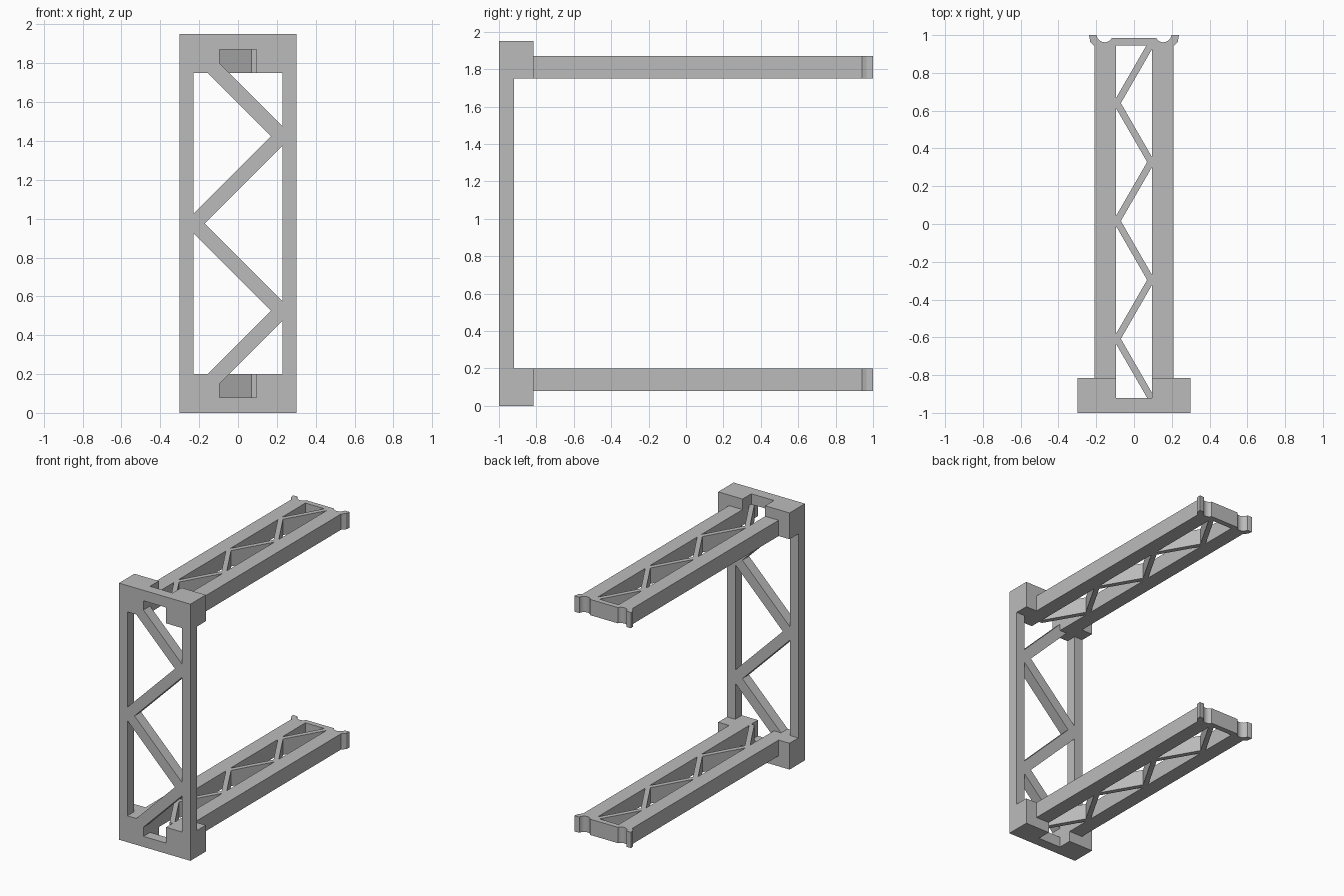
import bpy, bmesh, math
from mathutils import Vector

cube = bpy.data.objects.get("Cube")
if cube:
    bpy.data.objects.remove(cube, do_unlink=True)

grey = bpy.data.materials.new("light_grey")
grey.use_nodes = True
colour = (0.5, 0.5, 0.5, 1)
grey.diffuse_color = colour
grey.node_tree.nodes["Principled BSDF"].inputs["Base Color"].default_value = colour


def prism(name, outline, axis, low, high):
    """Extrude a flat outline along y (outline in x, z) or z (outline in x, y)."""
    def place(a, b, depth):
        return Vector((a, depth, b)) if axis == "y" else Vector((a, b, depth))
    bm = bmesh.new()
    face = bm.faces.new([bm.verts.new(place(a, b, low)) for a, b in outline])
    grown = bmesh.ops.extrude_face_region(bm, geom=[face])["geom"]
    moved = [v for v in grown if isinstance(v, bmesh.types.BMVert)]
    bmesh.ops.translate(bm, verts=moved, vec=place(0, 0, high - low))
    bmesh.ops.recalc_face_normals(bm, faces=bm.faces)
    mesh = bpy.data.meshes.new(name)
    bm.to_mesh(mesh)
    bm.free()
    mesh.materials.append(grey)
    obj = bpy.data.objects.new(name, mesh)
    bpy.context.collection.objects.link(obj)
    return obj


def cut(target, cutter):
    """Subtract the cutter, bake the result and discard the cutter."""
    mod = target.modifiers.new("cut", "BOOLEAN")
    mod.operation, mod.solver, mod.object = "DIFFERENCE", "EXACT", cutter
    bpy.ops.object.select_all(action="DESELECT")
    bpy.context.view_layer.objects.active = target
    target.select_set(True)
    bpy.ops.object.modifier_apply(modifier=mod.name)
    bpy.data.objects.remove(cutter, do_unlink=True)


def zigzag(side, start, step, count, half):
    """Outline of a mitred zigzag brace bouncing between x = -side and +side."""
    points = [(side * (-1) ** i, start + step * i) for i in range(count)]
    return ([(x - half, t) for x, t in points] +
            [(x + half, t) for x, t in reversed(points)])


def mirrored(half):
    """Close a right-hand half outline with its mirror image."""
    return half + [(-x, t) for x, t in reversed(half)]


# Main dimensions
HEIGHT, FRONT, PLATE_BACK, BLOCK_BACK = 1.95, -1.0, -0.92, -0.815
BLOCK, RAIL_LOW, SLOT = 0.2, 0.08, 0.095

# Upright frame: full block, hollowed behind so a plate and end blocks remain
frame = prism("upright_frame", mirrored([(0.3, 0), (0.3, HEIGHT)]), "y", FRONT, BLOCK_BACK)
hollow = mirrored([(SLOT, -0.1), (SLOT, BLOCK), (0.4, BLOCK),
                   (0.4, HEIGHT - BLOCK), (SLOT, HEIGHT - BLOCK), (SLOT, HEIGHT + 0.1)])
cut(frame, prism("hollow_cutter", hollow, "y", PLATE_BACK, -0.7))

# Window in the plate, leaving the zigzag brace standing
window = mirrored([(SLOT, RAIL_LOW), (SLOT, BLOCK), (0.23, BLOCK),
                   (0.23, HEIGHT - BLOCK), (SLOT, HEIGHT - BLOCK), (SLOT, HEIGHT - RAIL_LOW)])
opening = prism("window_cutter", window, "y", -1.1, -0.85)
cut(opening, prism("brace_keeper", zigzag(-0.225, 0.075, 0.45, 5, 0.055), "y", -1.2, -0.8))
cut(frame, opening)

# Rail outline: straight side, flared horn, round notch, flat end bar
arc = [math.radians(-8 - 145 * i / 12) for i in range(13)]
notch = [(0.155 + 0.043 * math.cos(a), 1.005 + 0.043 * math.sin(a)) for a in arc]
half_rail = [(0.208, PLATE_BACK), (0.208, 0.94), (0.232, 0.965), (0.238, 1.0), (0.2, 1.0)]
rail_outline = mirrored(half_rail + notch)

# Two identical rails with a braced slot
for name, low in (("lower_rail", RAIL_LOW), ("upper_rail", HEIGHT - BLOCK)):
    high = low + BLOCK - RAIL_LOW
    rail = prism(name, rail_outline, "z", low, high)
    slot = prism("slot_cutter", mirrored([(SLOT, -1.1), (SLOT, 0.945)]), "z", low - 0.1, high + 0.1)
    braces = zigzag(0.09, PLATE_BACK, 0.312, 7, 0.0205)
    cut(slot, prism("brace_keeper", braces, "z", low - 0.2, high + 0.2))
    cut(rail, slot)
    bpy.ops.object.shade_smooth_by_angle(angle=math.radians(25))
